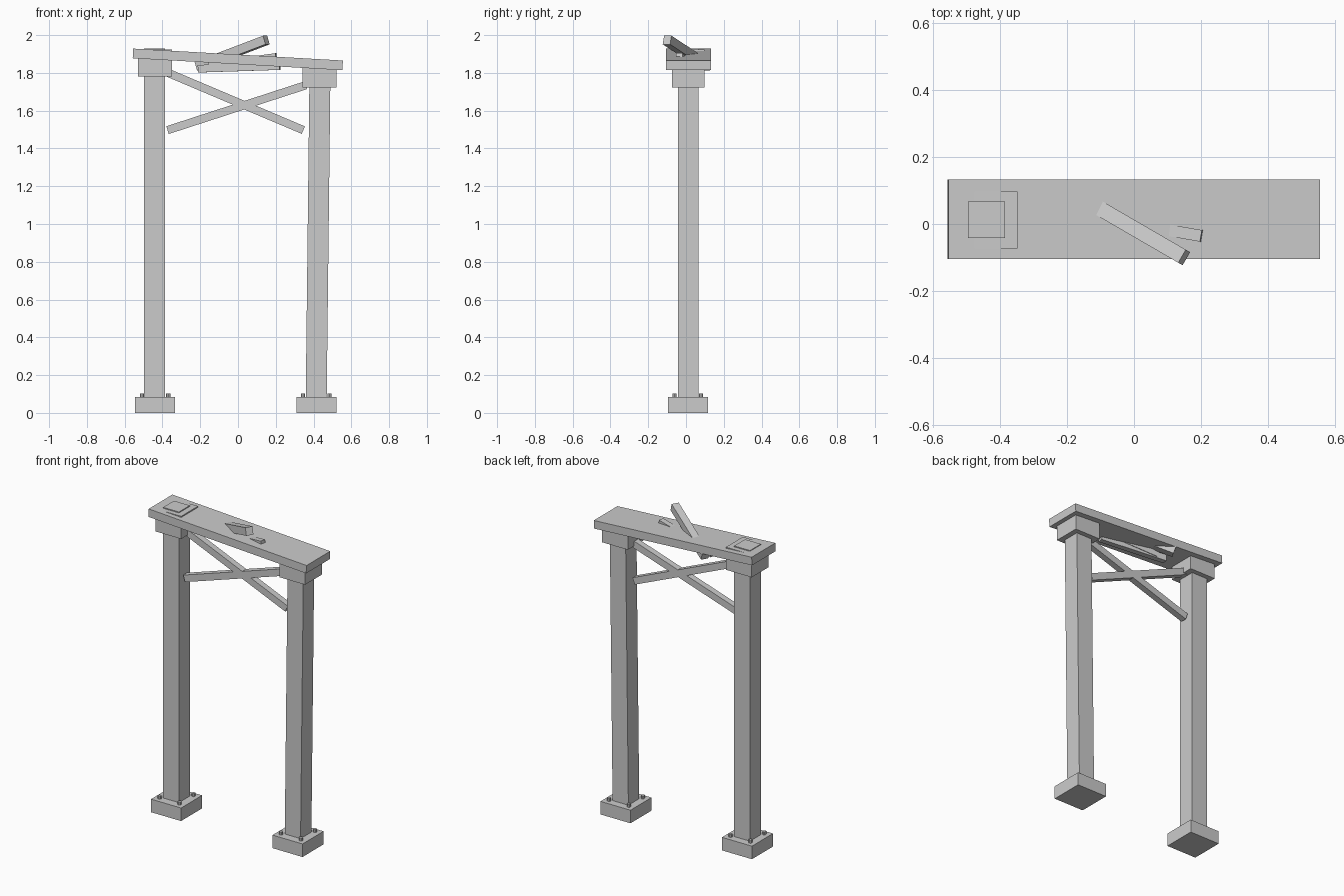
import bpy, bmesh
from mathutils import Vector, Matrix

if "Cube" in bpy.data.objects:
    bpy.data.objects.remove(bpy.data.objects["Cube"])

Y = 0.012  # centre line of the gate in depth


def finish(bm, name):
    bmesh.ops.recalc_face_normals(bm, faces=bm.faces[:])
    me = bpy.data.meshes.new(name)
    bm.to_mesh(me)
    bm.free()
    ob = bpy.data.objects.new(name, me)
    bpy.context.collection.objects.link(ob)
    return ob


def bar(name, a, b, w, h):
    """Square-ended timber from a to b: w wide sideways, h tall."""
    a, b = Vector(a), Vector(b)
    d = b - a
    rot = d.to_track_quat('X', 'Z').to_matrix().to_4x4()
    bm = bmesh.new()
    bmesh.ops.create_cube(bm, size=1, matrix=Matrix.Translation((a + b) / 2) @ rot
                          @ Matrix.Diagonal((d.length, w, h, 1)))
    return finish(bm, name)


def post(name, x0, x1, y, z0, z1, wx, wy):
    """Upright box whose top is shifted sideways from x0 to x1."""
    bm = bmesh.new()
    bmesh.ops.create_cube(bm, size=1)
    for v in bm.verts:
        top = v.co.z > 0
        v.co = (v.co.x * wx + (x1 if top else x0), v.co.y * wy + y, z1 if top else z0)
    return finish(bm, name)


# side, base x, column bottom x, column top x, column top z, cap x, cap bottom and top z
sides = [("left", -0.439, -0.441, -0.441, 1.93, -0.439, 1.78, 1.924),
         ("right", 0.415, 0.414, 0.434, 1.80, 0.432, 1.722, 1.85)]
for side, bx, c0, c1, ctop, capx, k0, k1 in sides:
    post(side + "_base", bx, bx, 0.01, 0, 0.083, 0.211, 0.211)
    post(side + "_column", c0, c1, Y, 0.07, ctop, 0.111, 0.109)
    post(side + "_cap", capx, capx, Y, k0, k1, 0.181, 0.17)
    # anchor bolts in the base corners
    bm = bmesh.new()
    for sx in (-1, 1):
        for sy in (-1, 1):
            bmesh.ops.create_cone(bm, cap_ends=True, segments=8, radius1=0.011,
                                  radius2=0.011, depth=0.035,
                                  matrix=Matrix.Translation((bx + sx * 0.07, 0.01 + sy * 0.07, 0.085)))
    finish(bm, side + "_bolts")

# sagging lintel
bar("lintel", (-0.556, 0.014, 1.903), (0.554, 0.014, 1.840), 0.238, 0.051)

# crossed braces
bar("falling_brace", (-0.37, Y, 1.80), (0.346, Y, 1.497), 0.04, 0.043)
bar("rising_brace", (-0.373, Y, 1.497), (0.36, Y, 1.735), 0.04, 0.043)

# loose broken planks stuck through the lintel
bar("raised_plank", (-0.212, 0.11, 1.836), (0.15, -0.10, 1.974), 0.045, 0.048)
bar("small_plank", (-0.15, 0.025, 1.832), (0.203, -0.036, 1.882), 0.035, 0.045)
bar("lower_plank", (-0.21, 0.03, 1.822), (0.222, -0.04, 1.836), 0.035, 0.04)
